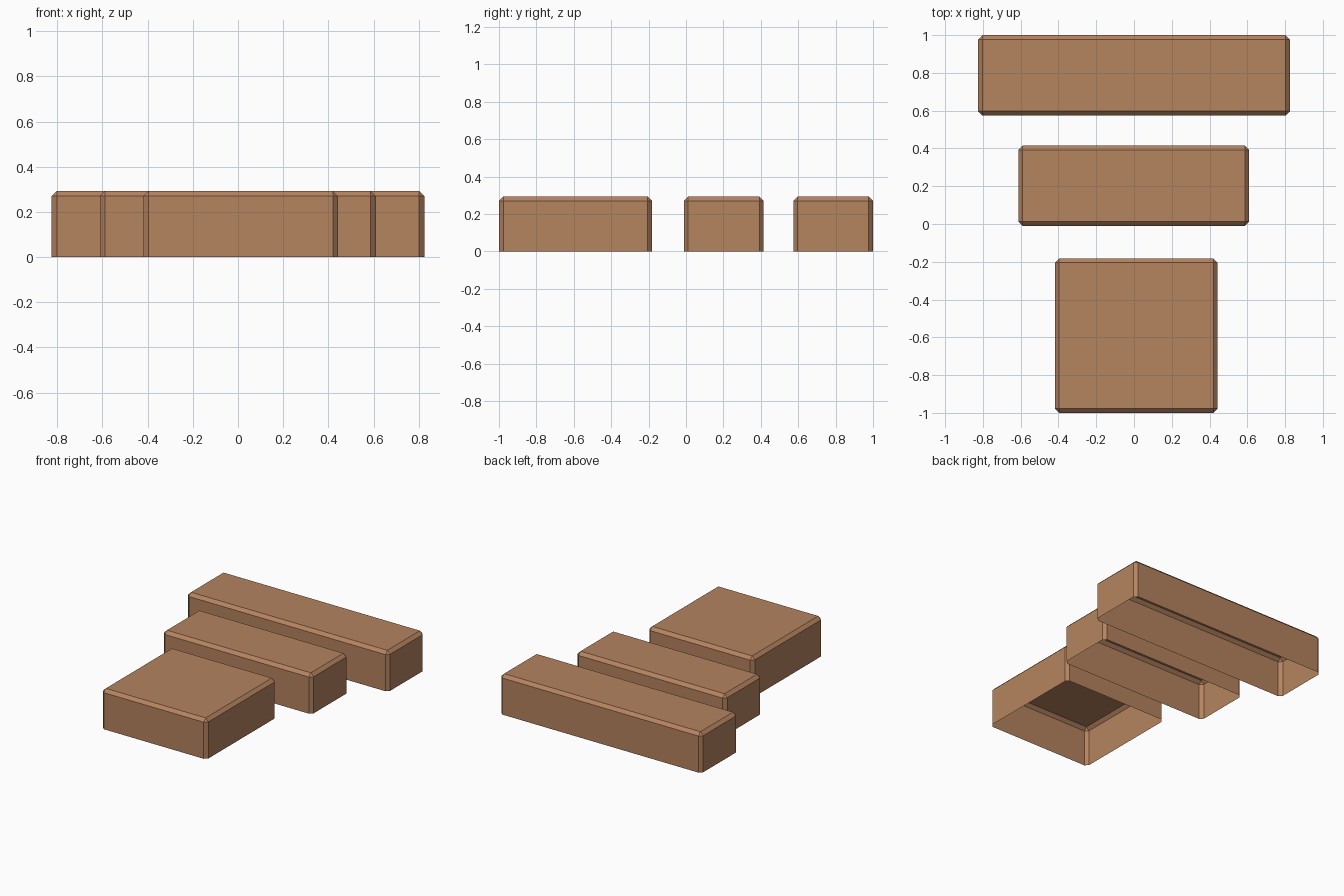
import bpy, bmesh

if "Cube" in bpy.data.objects:
    bpy.data.objects.remove(bpy.data.objects["Cube"])

HEIGHT = 0.293
BEVEL = 0.023

wood = bpy.data.materials.new("warm brown wood")
wood.diffuse_color = (0.462, 0.227, 0.114, 1)
wood.use_nodes = True
wood.node_tree.nodes["Principled BSDF"].inputs["Base Color"].default_value = wood.diffuse_color


def hollow_block(name, x0, x1, y0, y1):
    """Chamfered block, open underneath."""
    bm = bmesh.new()
    bmesh.ops.create_cube(bm, size=1)
    for v in bm.verts:
        v.co = (x1 if v.co.x > 0 else x0,
                y1 if v.co.y > 0 else y0,
                HEIGHT if v.co.z > 0 else 0)
    # Chamfer the top rim and the upright corners, not the bottom rim
    edges = [e for e in bm.edges if max(v.co.z for v in e.verts) > 0.01]
    bmesh.ops.bevel(bm, geom=edges, offset=BEVEL, offset_type='OFFSET',
                    segments=1, profile=0.5, affect='EDGES')
    # Open the underside
    bm.normal_update()
    base = [f for f in bm.faces if f.normal.z < -0.9]
    bmesh.ops.delete(bm, geom=base, context='FACES')
    mesh = bpy.data.meshes.new(name)
    bm.to_mesh(mesh)
    bm.free()
    mesh.materials.append(wood)
    obj = bpy.data.objects.new(name, mesh)
    bpy.context.collection.objects.link(obj)


# Wide back block, middle block, square front block
hollow_block("back_block", -0.825, 0.825, 0.574, 1.0)
hollow_block("middle_block", -0.612, 0.610, -0.011, 0.415)
hollow_block("front_block", -0.419, 0.443, -1.0, -0.182)
